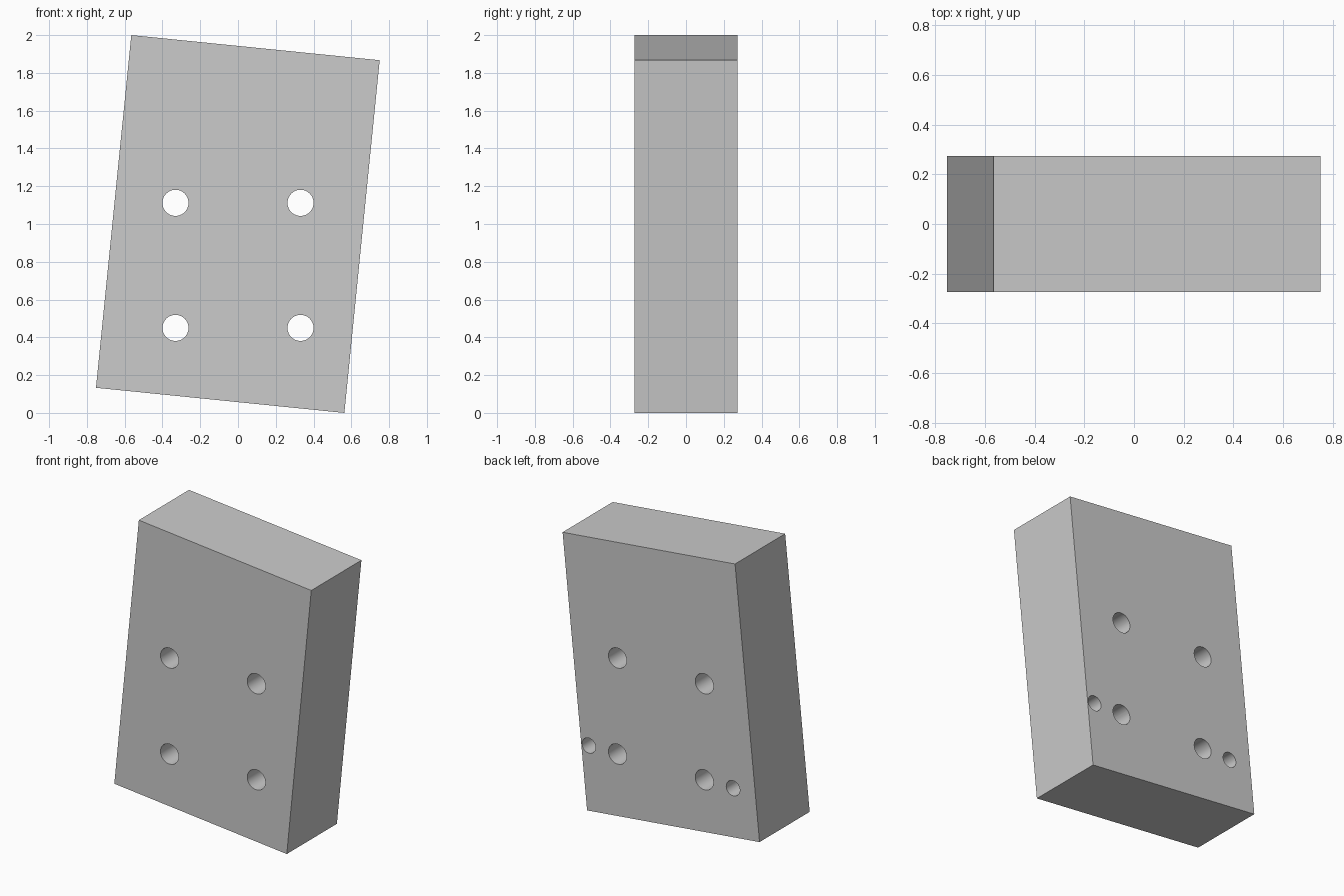
import bpy
import bmesh
import math

cube = bpy.data.objects.get("Cube")
if cube:
    bpy.data.objects.remove(cube, do_unlink=True)

HALF_DEPTH = 0.273

grey = bpy.data.materials.new("plain grey")
grey.use_nodes = True
colour = (0.6, 0.6, 0.6, 1)
grey.diffuse_color = colour
grey.node_tree.nodes["Principled BSDF"].inputs["Base Color"].default_value = colour


def prism(name, outline, y0, y1):
    """Extrude an x-z outline from y0 to y1."""
    bm = bmesh.new()
    face = bm.faces.new([bm.verts.new((x, y0, z)) for x, z in outline])
    ext = bmesh.ops.extrude_face_region(bm, geom=[face])
    verts = [v for v in ext["geom"] if isinstance(v, bmesh.types.BMVert)]
    bmesh.ops.translate(bm, verts=verts, vec=(0, y1 - y0, 0))
    bmesh.ops.recalc_face_normals(bm, faces=bm.faces)
    mesh = bpy.data.meshes.new(name)
    bm.to_mesh(mesh)
    bm.free()
    mesh.materials.append(grey)
    obj = bpy.data.objects.new(name, mesh)
    bpy.context.collection.objects.link(obj)
    return obj


def circle(x, z, r, n=48):
    return [(x + r * math.cos(math.tau * i / n), z + r * math.sin(math.tau * i / n))
            for i in range(n)]


# Tilted rectangular block
block = prism("block", [(-0.752, 0.133), (0.563, 0), (0.75, 1.867), (-0.565, 2)],
              -HALF_DEPTH, HALF_DEPTH)

# Four through holes, and two small blind holes in the back
cutters = []
for side in (-1, 1):
    for z in (0.45, 1.112):
        cutters.append(prism("through_hole_cutter", circle(side * 0.331, z, 0.069), -0.4, 0.4))
    cutters.append(prism("blind_hole_cutter", circle(side * 0.55, 0.45, 0.052), 0, 0.4))

bpy.context.view_layer.objects.active = block
block.select_set(True)
for cutter in cutters:
    mod = block.modifiers.new("hole", "BOOLEAN")
    mod.object = cutter
    mod.solver = "EXACT"
    bpy.ops.object.modifier_apply(modifier=mod.name)
    bpy.data.objects.remove(cutter, do_unlink=True)

# Smooth hole walls with sharp rims
bpy.ops.object.select_all(action="DESELECT")
block.select_set(True)
bpy.ops.object.shade_smooth_by_angle(angle=math.radians(30))
